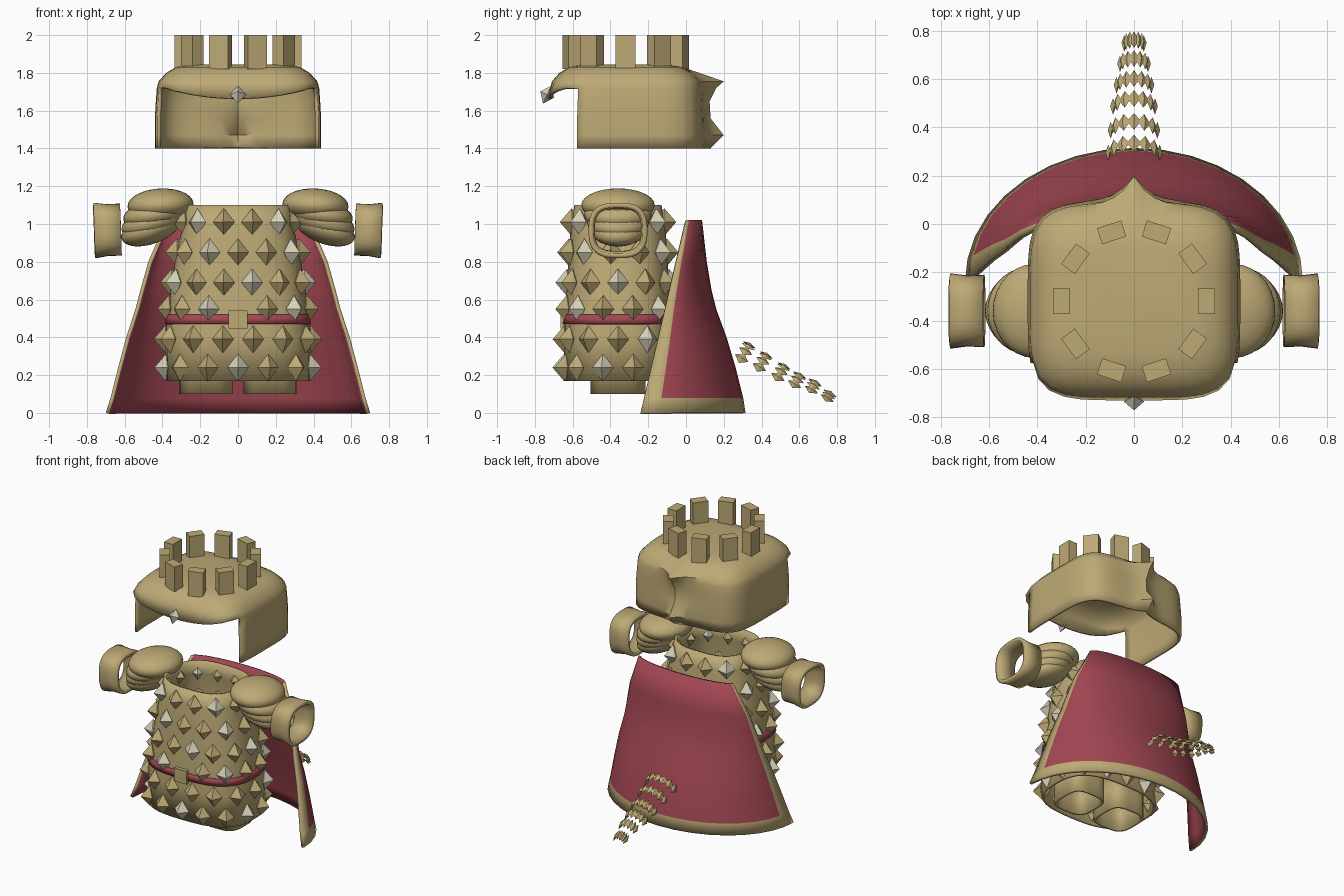
import bpy, bmesh, math
from mathutils import Matrix, Vector

if "Cube" in bpy.data.objects:
    bpy.data.objects.remove(bpy.data.objects["Cube"], do_unlink=True)

CY = -0.36  # depth of the body axis


def material(name, r, g, b):
    m = bpy.data.materials.new(name)
    m.diffuse_color = (r, g, b, 1)
    m.use_nodes = True
    m.node_tree.nodes["Principled BSDF"].inputs["Base Color"].default_value = (r, g, b, 1)
    return m


GOLD = material("gold", 0.51, 0.40, 0.18)
RED = material("red cloth", 0.36, 0.062, 0.085)
PALE = material("pale silver", 0.66, 0.63, 0.47)


def finish(name, bm, mats, thick=0, smooth=40):
    """Turn a bmesh into an object, optionally thickened inwards."""
    me = bpy.data.meshes.new(name)
    bm.to_mesh(me)
    bm.free()
    for m in mats:
        me.materials.append(m)
    if smooth:
        me.shade_smooth()
        me.set_sharp_from_angle(angle=math.radians(smooth))
    ob = bpy.data.objects.new(name, me)
    bpy.context.collection.objects.link(ob)
    if thick:
        mod = ob.modifiers.new("thickness", 'SOLIDIFY')
        mod.thickness = thick
        mod.offset = -1
        if len(mats) > 2:
            mod.material_offset = 1
    return ob


def grid(rows, closed=True, flip=False, keep=None, cap=False):
    """Skin rows of points with quads."""
    bm = bmesh.new()
    vs = [[bm.verts.new(p) for p in row] for row in rows]
    n = len(rows[0])
    for j in range(len(rows) - 1):
        for i in range(n if closed else n - 1):
            if keep and not keep(i, j):
                continue
            k = (i + 1) % n
            q = [vs[j][i], vs[j][k], vs[j + 1][k], vs[j + 1][i]]
            bm.faces.new(q[::-1] if flip else q)
    if cap:
        bm.faces.new(vs[-1])
    loose = [v for v in bm.verts if not v.link_faces]
    bmesh.ops.delete(bm, geom=loose, context='VERTS')
    return bm


def oval(a, b, n, deg):
    """Point on a rounded rectangle at a polar angle."""
    c, s = math.cos(math.radians(deg)), math.sin(math.radians(deg))
    r = (abs(c / a) ** n + abs(s / b) ** n) ** (-1 / n)
    return r * c, r * s


def tube(levels, n, segs=40):
    """Open tube along z from (z, half x, half y) levels."""
    return grid([[Vector((*oval(a, b, n, 360 * i / segs), z)) for i in range(segs)]
                 for z, a, b in levels])


def box(name, matrix, size, mat):
    bm = bmesh.new()
    bmesh.ops.create_cube(bm, size=1, matrix=matrix @ Matrix.Diagonal((*size, 1)))
    return finish(name, bm, [mat], smooth=0)


def diamond(bm, matrix, half, mat=0):
    """Eight-sided stud added to a bmesh."""
    v = {(ax, s): bm.verts.new(matrix @ Vector([s * half[ax] if k == ax else 0 for k in range(3)]))
         for ax in range(3) for s in (-1, 1)}
    for sx in (-1, 1):
        for sy in (-1, 1):
            for sz in (-1, 1):
                f = [v[0, sx], v[1, sy], v[2, sz]]
                bm.faces.new(f if sx * sy * sz > 0 else f[::-1]).material_index = mat


def lerp(table, z):
    """Interpolate rows of (z, values...)."""
    for p, q in zip(table, table[1:]):
        if z <= q[0]:
            t = (z - p[0]) / (q[0] - p[0])
            return [u + (w - u) * t for u, w in zip(p[1:], q[1:])]
    return table[-1][1:]


def rot(deg, axis):
    return Matrix.Rotation(math.radians(deg), 4, axis)


# Helmet: rounded shell, open below and in front, with a two-pointed rear ridge
LEVELS = [(1.40, 0, .04), (1.47, 0, .11), (1.56, 0, .04), (1.65, .005, .04), (1.72, .01, .08),
          (1.755, .02, .13), (1.80, .06, .04), (1.83, .11, 0), (1.845, .19, 0)]
BRIM, FRONT, BACK, EDGE = 4, 16, 40, 30.9
angles = [-180 + EDGE + (180 - 2 * EDGE) * i / FRONT for i in range(FRONT)]
angles += [-EDGE + (180 + 2 * EDGE) * i / BACK for i in range(BACK)]
rows = []
for j, (z, inset, bump) in enumerate(LEVELS):
    row = []
    for i, deg in enumerate(angles):
        x, y = oval(.44 - inset, .41 - inset, 4.6, deg)
        zz = z
        if y > .2:
            y += bump * math.exp(-abs(x) / .07)
        if j == BRIM and 0 < i < FRONT:
            zz = 1.735 - .07 * (1 - (x / .43) ** 2)
            y -= .01
        row.append(Vector((x, y - .32, zz)))
    rows.append(row)
bm = grid(rows, keep=lambda i, j: i >= FRONT or j >= BRIM, cap=True)
finish("helmet", bm, [GOLD], .02, 35)

# Brow gem
bm = bmesh.new()
diamond(bm, Matrix.Translation((0, -.735, 1.685)) @ rot(-25, 'X'), (.042, .04, .052))
finish("brow_gem", bm, [PALE], smooth=0)

# Crown blocks
for k in range(10):
    m = Matrix.Translation((0, -.32, 1.91)) @ rot(36 * k, 'Z') @ Matrix.Translation((.3, 0, 0))
    box("crown_block", m, (.07, .105, .18), GOLD)

# Torso
TORSO = [(.17, .385, .285), (.40, .385, .285), (.55, .37, .28), (.70, .35, .27),
         (.85, .325, .26), (1.0, .29, .25), (1.10, .275, .23)]
TN = 2.8
ob = finish("torso", tube(TORSO, TN), [GOLD], .02)
ob.location.y = CY

# Belt and buckle
belt = [(z, *[h + .008 for h in lerp(TORSO, z)]) for z in (.47, .52)]
ob = finish("belt", tube(belt, TN), [RED], .012)
ob.location.y = CY
box("buckle", Matrix.Translation((0, CY - .285, .495)), (.1, .04, .095), GOLD)


def around(z, frac):
    """Point and outward angle at a fraction of the torso girth from the front."""
    a, b = lerp(TORSO, z)
    pts = [Vector(oval(a, b, TN, -90 + d)) for d in range(361)]
    steps = [(q - p).length for p, q in zip(pts, pts[1:])]
    goal = (frac % 1) * sum(steps)
    for p, q, s in zip(pts, pts[1:], steps):
        if goal <= s:
            t = q - p
            return p + t * (goal / s), math.degrees(math.atan2(-t.x, t.y))
        goal -= s
    return pts[-1], -90


# Torso studs: staggered rows of (height, count, offset, pale period, pale index)
bm = bmesh.new()
for z, count, off, period, pick in ((1.01, 12, .5, 3, 1), (.85, 13, 0, 3, 2), (.69, 14, .5, 3, 0),
                                    (.55, 14, 0, 3, 2), (.39, 14, .5, 9, 4), (.24, 14, 0, 3, 0)):
    for j in range(-(count // 2), count - count // 2):
        if z == .55 and j == 0:
            continue
        p, deg = around(z, (j + off) / count)
        m = Matrix.Translation((p.x, p.y + CY, z)) @ rot(deg, 'Z')
        diamond(bm, m, (.062, .057, .073), int(j % period == pick))
finish("torso_studs", bm, [GOLD, PALE], smooth=0)

# Paired parts: legs, layered shoulder guards and cuffs
for side, turn in (("left", 0), ("right", 180)):
    base = Matrix.Translation((0, CY, 0)) @ rot(turn, 'Z')
    leg = finish(side + "_leg", tube([(.10, .14, .145), (.36, .14, .145)], 3.5), [GOLD], .018)
    leg.matrix_world = base @ Matrix.Translation((.17, 0, 0))
    for k, (x, z, rx, ry, rz, tilt) in enumerate((
            (.41, 1.10, .175, .195, .088, 3), (.44, 1.05, .17, .18, .08, 10),
            (.45, 1.01, .172, .165, .08, 16), (.46, .975, .165, .15, .08, 20))):
        bm = bmesh.new()
        m = base @ Matrix.Translation((x, 0, z)) @ rot(tilt, 'Y') @ Matrix.Diagonal((rx, ry, rz, 1))
        bmesh.ops.create_uvsphere(bm, u_segments=28, v_segments=14, radius=1, matrix=m)
        finish(f"{side}_shoulder_layer_{k + 1}", bm, [GOLD])
    cuff = finish(side + "_cuff", tube([(-.07, .138, .15), (0, .137, .147), (.07, .147, .156)], 2.8),
                  [GOLD], .025)
    cuff.matrix_world = base @ Matrix.Translation((.69, 0, .968)) @ rot(92, 'Y')

# Cape: red cloth with a gold outer border
CAPE = [(0, .70, .315), (.08, .675, .303), (.25, .632, .26), (.40, .592, .215), (.55, .543, .16),
        (.65, .517, .135), (.80, .475, .11), (1.02, .38, .085)]
sweep = [-90, -80] + list(range(-70, 71, 10)) + [80, 90]
rows = []
for z, w, yc in CAPE:
    ye = -.24 * (1 - z / 1.02)
    rows.append([Vector((w * math.sin(math.radians(d)),
                         ye + (yc - ye) * math.cos(math.radians(d)), z)) for d in sweep])
last = len(sweep) - 2
bm = grid(rows, closed=False, flip=True)
for i, f in enumerate(bm.faces):
    f.material_index = int(i > last and i % (last + 1) not in (0, last))
finish("cape", bm, [GOLD, RED, RED], .02)

# Tail: arched rows of small scales, tapering backwards
bm = bmesh.new()
for y, top, r in ((.28, .375, .11), (.375, .32, .10), (.475, .26, .09),
                  (.565, .21, .075), (.655, .17, .06), (.742, .11, .042)):
    s = .45 + r * 5
    for k in range(-3, 4):
        m = (Matrix.Translation((0, y, top - r)) @ rot(-30, 'X') @ rot(25 * k, 'Y')
             @ Matrix.Translation((0, 0, r)))
        diamond(bm, m, (.03 * s, .04, .012))
finish("tail_scales", bm, [GOLD], smooth=0)
